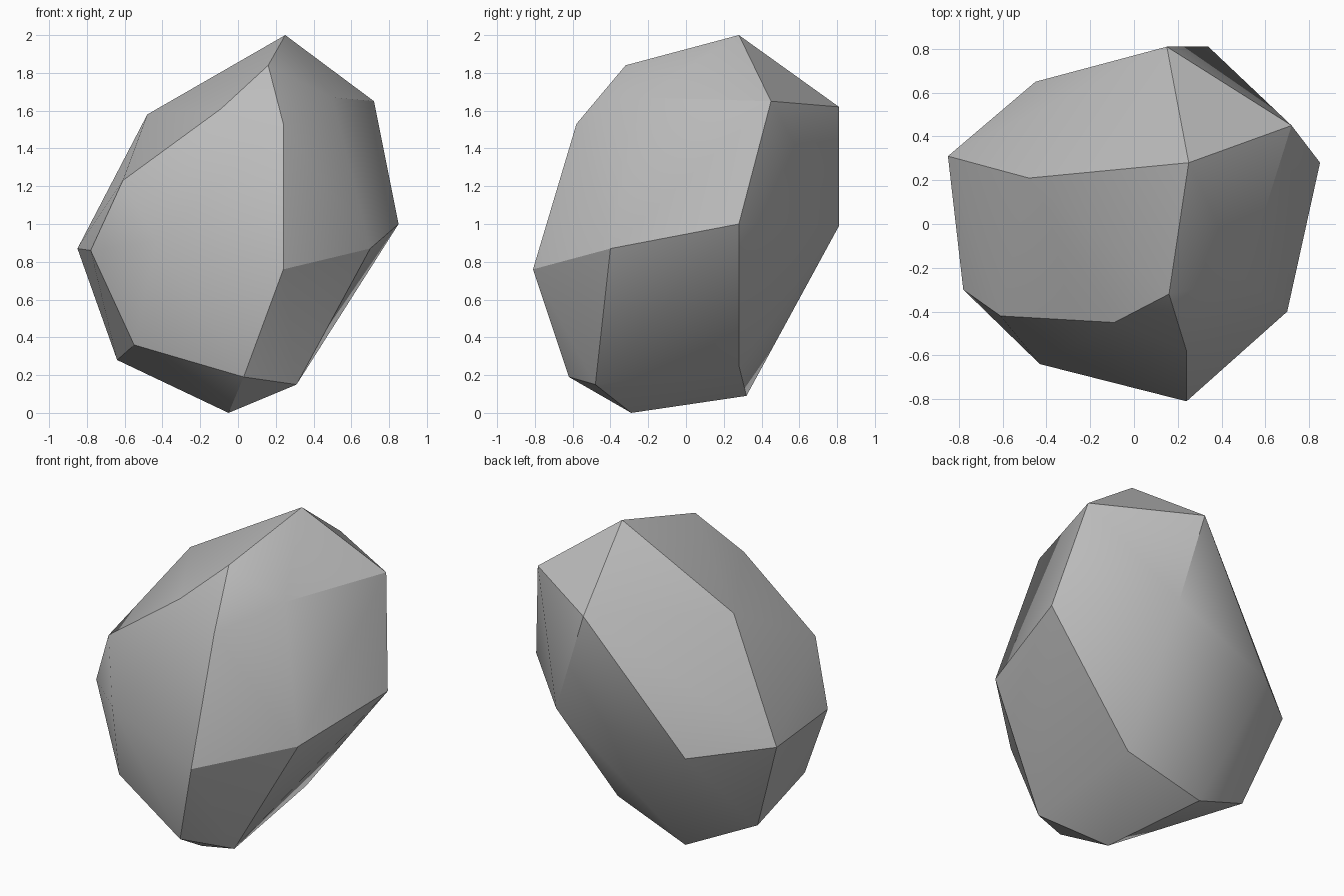
import bpy, bmesh, math

cube = bpy.data.objects.get("Cube")
if cube:
    bpy.data.objects.remove(cube, do_unlink=True)

# Stone grey
stone = bpy.data.materials.new("stone_grey")
stone.use_nodes = True
grey = (0.5, 0.5, 0.5, 1)
stone.diffuse_color = grey
stone.node_tree.nodes["Principled BSDF"].inputs["Base Color"].default_value = grey

# Corner points of the boulder, grouped by height
crown = [(.25, .28, 2), (.16, -.32, 1.84), (-.48, .21, 1.58), (-.09, -.45, 1.61),
         (.24, -.58, 1.53), (.5, -.25, 1.67), (.72, .45, 1.65), (.15, .81, 1.62)]
belly = [(-.61, -.42, 1.23), (-.85, .31, .87), (-.78, -.3, .86), (.24, -.81, .76),
         (-.43, -.64, .91), (.85, .28, 1), (.7, -.4, .87), (.34, .81, .99), (-.45, .65, .82)]
base = [(.31, -.48, .15), (.03, -.62, .19), (-.05, -.29, 0), (-.55, -.4, .36),
        (-.64, .2, .28), (-.22, .32, .09), (.28, .28, .25)]

# Wrap the corners in a convex shell
bm = bmesh.new()
for corner in crown + belly + base:
    bm.verts.new(corner)
bmesh.ops.convex_hull(bm, input=bm.verts[:])
bmesh.ops.recalc_face_normals(bm, faces=bm.faces[:])
mesh = bpy.data.meshes.new("boulder")
bm.to_mesh(mesh)
bm.free()
mesh.materials.append(stone)

boulder = bpy.data.objects.new("boulder", mesh)
bpy.context.collection.objects.link(boulder)
bpy.ops.object.select_all(action='DESELECT')
boulder.select_set(True)
bpy.context.view_layer.objects.active = boulder
bpy.ops.object.shade_smooth_by_angle(angle=math.radians(30))
